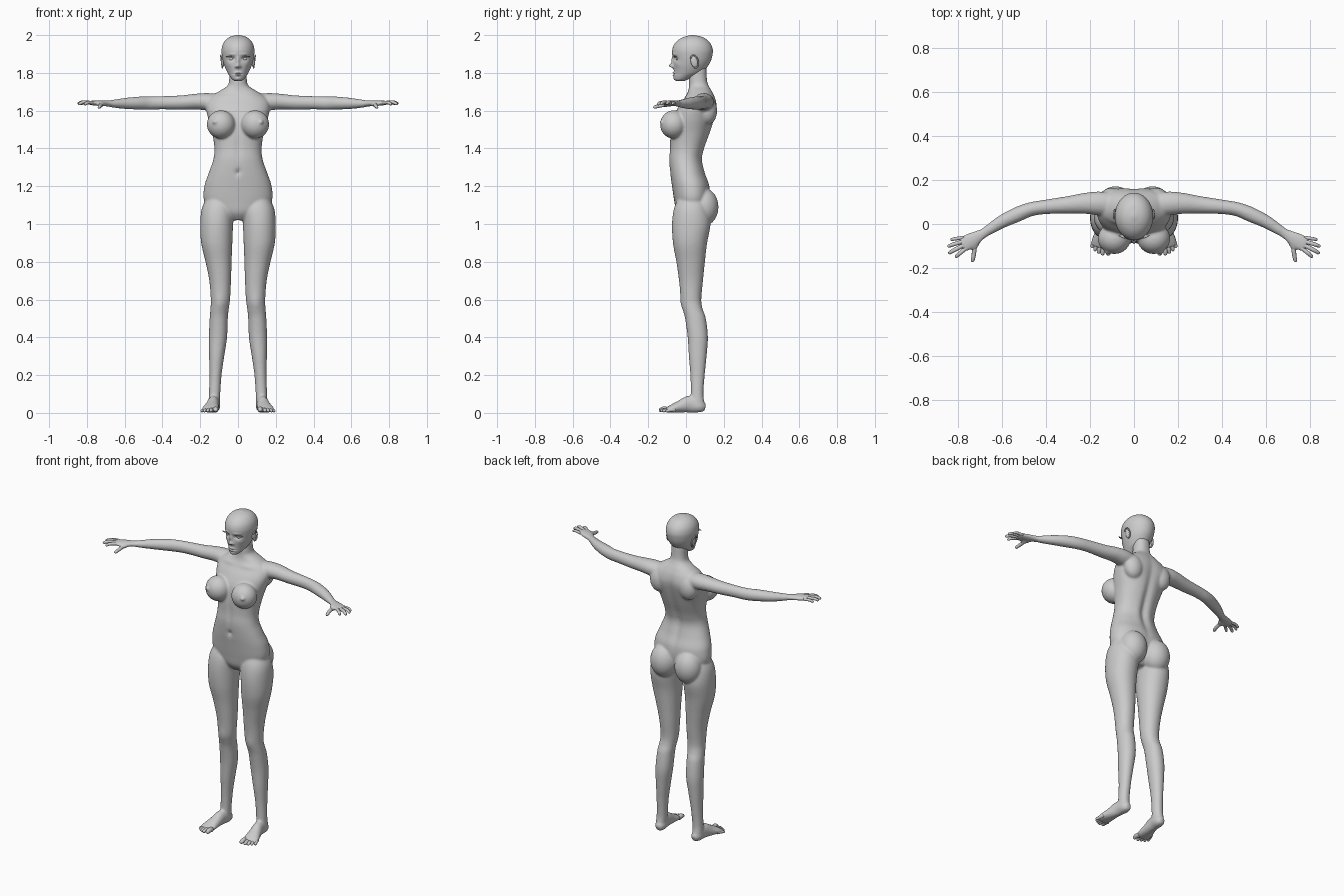
import bpy, bmesh, math
from mathutils import Vector, Matrix


def spline(keys, n):
    """Catmull-Rom interpolation of tuples, n steps per span."""
    out, last = [], len(keys) - 1
    for i in range(last):
        p0, p1, p2, p3 = (keys[max(0, min(last, i + k))] for k in (-1, 0, 1, 2))
        for j in range(n):
            t = j / n
            out.append([0.5 * (2 * b + (c - a) * t + (2 * a - 5 * b + 4 * c - d) * t * t
                               + (3 * b - a - 3 * c + d) * t ** 3)
                        for a, b, c, d in zip(p0, p1, p2, p3)])
    return out + [list(keys[-1])]


def skin(bm, rings):
    rows = [[bm.verts.new(p) for p in r] for r in rings]
    m = len(rows[0])
    for a, b in zip(rows, rows[1:]):
        for i in range(m):
            bm.faces.new((a[i], a[(i + 1) % m], b[(i + 1) % m], b[i]))
    bm.faces.new(rows[0][::-1])
    bm.faces.new(rows[-1])


def spow(v, e):
    return math.copysign(abs(v) ** e, v)


def column(bm, keys, n=5, seg=40, e=1.0, bumps=(), s=1):
    """Level sections (z, x0, x1, y_front, y_back); bumps push the surface along y."""
    rings = []
    for z, x0, x1, yf, yb in spline(keys, n):
        ring = []
        for i in range(seg):
            a = 2 * math.pi * i / seg
            c, q = spow(math.cos(a), e), spow(math.sin(a), e)
            x = (x0 + x1) / 2 + (x1 - x0) / 2 * c
            y = (yf + yb) / 2 + (yb - yf) / 2 * q
            for bx, bz, sx, sz, dy, side in bumps:
                w = max(0, side * q) ** 0.5
                y += w * dy * math.exp(-((abs(x) - bx) / sx) ** 2 - ((z - bz) / sz) ** 2)
            ring.append((s * x, y, z))
        rings.append(ring)
    skin(bm, rings)


def limb(bm, keys, n=5, seg=24, s=1):
    """Tube along a path of (x, y, z, half_width, half_height)."""
    pts = spline(keys, n)
    pos = [Vector(p[:3]) for p in pts]
    rings = []
    for i, p in enumerate(pts):
        t = (pos[min(i + 1, len(pos) - 1)] - pos[max(i - 1, 0)]).normalized()
        side = t.cross(Vector((0, 0, 1))).normalized()
        up = side.cross(t)
        ring = []
        for k in range(seg):
            a = 2 * math.pi * k / seg
            v = pos[i] + side * p[3] * math.cos(a) + up * p[4] * math.sin(a)
            ring.append((s * v.x, v.y, v.z))
        rings.append(ring)
    skin(bm, rings)


def digit(bm, path, r, s):
    """Rounded finger or toe through a few points."""
    a, b = Vector(path[-2]), Vector(path[-1])
    d = (b - a).normalized() * r
    keys = [(*p, r * k, r * k) for p, k in zip(path[:-1], (1.1, 1.05, 1.0))]
    keys += [(*(b - d), r * .9, r * .9), (*(b - d * .35), r * .68, r * .68), (*b, r * .15, r * .15)]
    limb(bm, keys, 4, 14, s)


def blob(bm, c, r, s=1, rot=0):
    m = Matrix.Translation((s * c[0], c[1], c[2])) @ Matrix.Rotation(rot, 4, 'X') @ Matrix.Diagonal((*r, 1))
    bmesh.ops.create_uvsphere(bm, u_segments=28, v_segments=18, radius=1, matrix=m)


def finish(name, bm, voxel=0, smooth=0):
    bmesh.ops.recalc_face_normals(bm, faces=bm.faces)
    me = bpy.data.meshes.new(name)
    bm.to_mesh(me)
    bm.free()
    for p in me.polygons:
        p.use_smooth = True
    ob = bpy.data.objects.new(name, me)
    bpy.context.collection.objects.link(ob)
    if voxel:
        m = ob.modifiers.new("merge", 'REMESH')
        m.mode, m.voxel_size, m.use_smooth_shade = 'VOXEL', voxel, True
        m = ob.modifiers.new("soften", 'SMOOTH')
        m.factor, m.iterations = 0.5, smooth
    return ob


# Torso and neck: half widths are mirrored into x0, x1
body = bmesh.new()
torso = [(1.02, .04, -.02, .07), (1.06, .12, -.05, .10), (1.12, .178, -.062, .125), (1.2, .178, -.074, .125),
         (1.27, .155, -.084, .10), (1.34, .131, -.09, .084), (1.4, .125, -.086, .098), (1.48, .136, -.084, .128),
         (1.56, .158, -.07, .152), (1.62, .17, -.04, .163), (1.665, .155, -.008, .156), (1.70, .105, .01, .14),
         (1.73, .058, .016, .122), (1.76, .047, .016, .112), (1.83, .045, .02, .108)]
torso_bumps = [(0, 1.42, .022, .2, -.014, 1), (0, 1.275, .012, .016, .014, -1), (0, 1.42, .014, .11, .007, -1),
               (.09, 1.6, .04, .05, .007, 1), (.07, 1.675, .05, .01, -.006, -1), (.04, 1.33, .03, .08, .004, 1)]
column(body, [(z, -w, w, f, b) for z, w, f, b in torso], 6, 72, .9, torso_bumps)

leg = [(1.14, .04, .165, -.04, .1), (1.08, .022, .192, -.064, .12), (1.0, .026, .2, -.074, .13),
       (.9, .03, .195, -.069, .112), (.8, .034, .172, -.051, .1), (.7, .037, .152, -.037, .09),
       (.6, .042, .144, -.026, .081), (.55, .049, .146, -.016, .088), (.5, .054, .15, -.005, .105),
       (.4, .058, .154, .009, .116), (.3, .073, .153, .015, .109), (.2, .087, .151, .023, .099),
       (.1, .094, .154, .025, .092), (.05, .097, .156, .02, .098), (.008, .104, .148, .035, .094)]
foot = [(.125, .102, .026, .016, .018), (.125, .075, .034, .031, .033), (.13, .02, .046, .031, .045),
        (.138, -.03, .034, .037, .033), (.147, -.08, .021, .046, .02), (.152, -.108, .014, .04, .011)]
arm = [(.09, .09, 1.645, .05, .042), (.16, .094, 1.647, .054, .046), (.22, .094, 1.648, .048, .042),
       (.3, .087, 1.643, .04, .038), (.4, .078, 1.642, .033, .035), (.47, .067, 1.64, .032, .035),
       (.53, .044, 1.64, .034, .034), (.6, .011, 1.638, .03, .029), (.66, -.026, 1.637, .024, .021),
       (.69, -.045, 1.638, .023, .016), (.735, -.071, 1.64, .034, .015), (.775, -.092, 1.641, .036, .012),
       (.788, -.098, 1.641, .028, .008)]
for s in (1, -1):
    column(body, leg, 6, 40, .95, [(.095, .58, .025, .04, -.006, -1)], s)
    limb(body, foot, s=s)
    limb(body, arm, s=s)
    limb(body, [(.715, -.075, 1.637, .018, .014), (.728, -.105, 1.632, .016, .013),
                (.73, -.12, 1.628, .01, .01)], s=s)                      # thumb root
    blob(body, (.09, -.066, 1.527), (.075, .071, .075), s)               # chest
    blob(body, (.122, -.128, 1.54), (.012, .012, .012), s)
    blob(body, (.084, .094, 1.09), (.082, .078, .1), s)                  # seat
    blob(body, (.1, .115, 1.6), (.06, .05, .075), s)                     # shoulder blade
finish("body", body, .006, 8)

# Head with sculpted face
head = bmesh.new()
skull = [(1.757, .018, -.05, -.01), (1.765, .03, -.06, .01), (1.78, .042, -.064, .045), (1.8, .055, -.063, .085),
         (1.83, .069, -.066, .112), (1.86, .079, -.068, .13), (1.89, .085, -.071, .139), (1.92, .087, -.073, .142),
         (1.95, .081, -.063, .133), (1.975, .065, -.04, .112), (1.991, .042, -.01, .084), (2.0, .01, .025, .045)]
face = [(.034, 1.875, .018, .012, .012, -1), (0, 1.837, .011, .010, -.021, -1), (0, 1.86, .008, .022, -.010, -1),
        (.012, 1.832, .006, .006, -.007, -1), (.034, 1.898, .022, .007, -.004, -1), (0, 1.8, .018, .005, -.008, -1),
        (0, 1.788, .016, .005, -.008, -1), (0, 1.794, .02, .0025, .004, -1), (0, 1.768, .014, .01, -.004, -1),
        (.05, 1.845, .015, .015, -.004, -1)]
column(head, [(z, -w, w, f, b) for z, w, f, b in skull], 9, 112, 1, face)
finish("head", head)

# Ears, eyes and lashes
ears, eyes, lashes = bmesh.new(), bmesh.new(), bmesh.new()
for s in (1, -1):
    blob(ears, (.081, .043, 1.86), (.009, .018, .032), s, .2)
    rim = [(.087 + .004 * math.sin(a), .045 + .02 * math.cos(a) - .006 * math.sin(a), 1.86 + .033 * math.sin(a),
            .004, .004) for a in (-1.9 + .5 * k for k in range(10))]
    limb(ears, rim, 3, 10, s)
    blob(eyes, (.034, -.04, 1.875), (.015, .014, .012), s)
    limb(lashes, [(.017, -.057, 1.879, .002, .001), (.034, -.062, 1.888, .005, .001),
                  (.054, -.055, 1.886, .007, .001), (.07, -.052, 1.887, .002, .001)], 4, 8, s)
finish("ears", ears)
finish("eyes", eyes)
finish("lashes", lashes)

# Fingers: base, middle, tip
fingers, toes = bmesh.new(), bmesh.new()
hand = [((.775, -.062, 1.64), (.812, -.067, 1.642), (.836, -.072, 1.634), .0075),
        ((.775, -.079, 1.641), (.823, -.093, 1.645), (.849, -.103, 1.636), .0085),
        ((.77, -.094, 1.641), (.815, -.117, 1.645), (.845, -.134, 1.635), .009),
        ((.76, -.106, 1.641), (.792, -.133, 1.643), (.814, -.152, 1.633), .0085),
        ((.727, -.1, 1.633), (.729, -.138, 1.626), (.736, -.173, 1.617), .0095)]
for s in (1, -1):
    for a, b, c, r in hand:
        digit(fingers, (a, b, c), r, s)
    for x0, x1, tip, r in ((.119, .117, -.144, .0135), (.139, .144, -.143, .01), (.153, .162, -.135, .0095),
                           (.166, .179, -.124, .009), (.177, .193, -.108, .0085)):
        y = tip + .05
        digit(toes, ((x0, y, .017), ((x0 + x1) / 2, tip + .025, r + .006), (x1, tip, r)), r, s)
finish("fingers", fingers)
finish("toes", toes)
